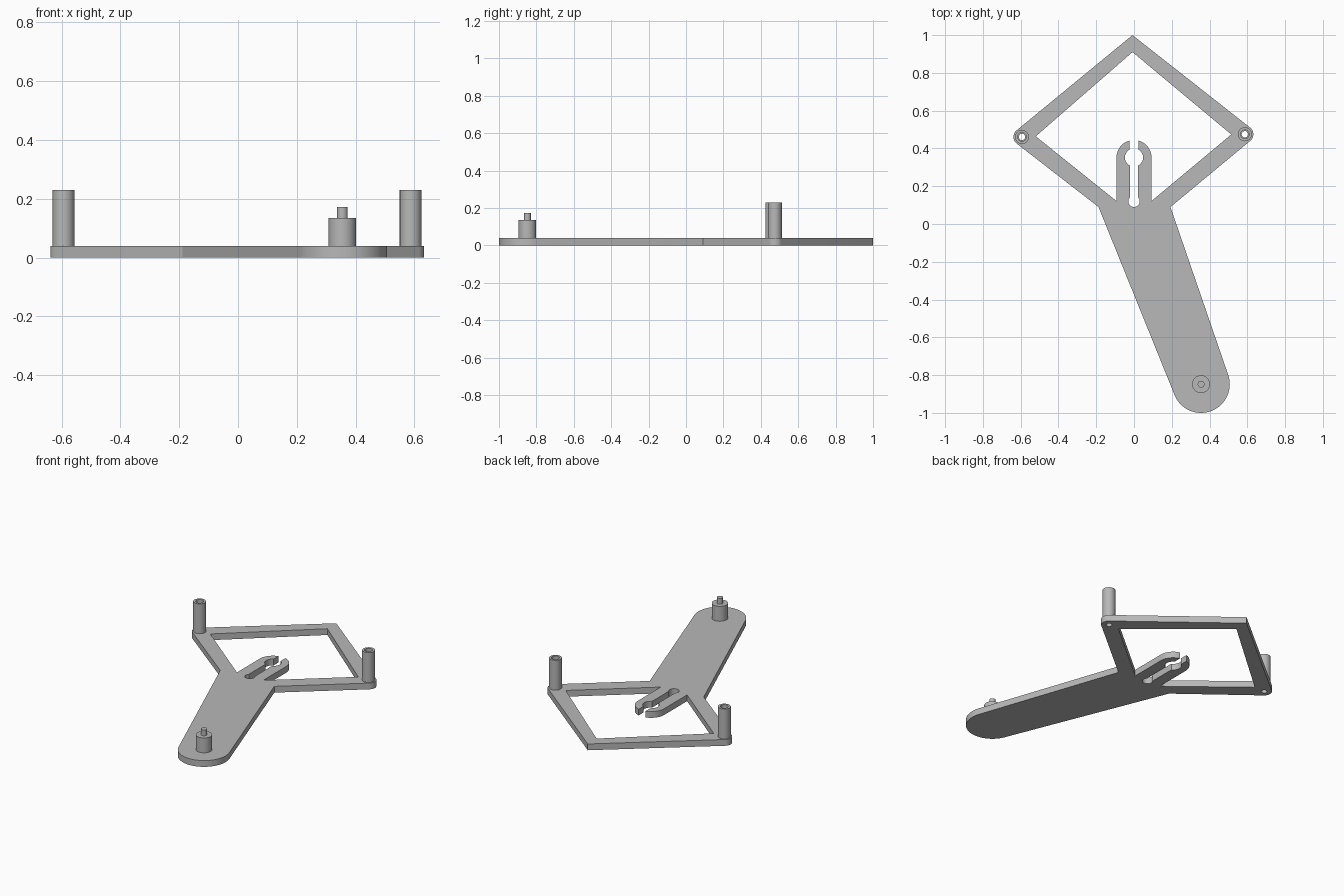
import bpy, bmesh
from math import radians, sin, cos

cube = bpy.data.objects.get("Cube")
if cube:
    bpy.data.objects.remove(cube, do_unlink=True)

PLATE_TOP = 0.04
LEFT_POST = (0.587, 0.475)
RIGHT_POST = (-0.593, 0.461)
FOOT = (0.355, -0.848)

grey = bpy.data.materials.new("plain grey")
grey.use_nodes = True
grey.diffuse_color = (0.48, 0.48, 0.48, 1)
grey.node_tree.nodes["Principled BSDF"].inputs["Base Color"].default_value = (0.48, 0.48, 0.48, 1)


def arc(center, r, start, end, n=16):
    """Points along a circular arc, angles in degrees."""
    angles = [radians(start + (end - start) * i / n) for i in range(n + 1)]
    return [(center[0] + r * cos(a), center[1] + r * sin(a)) for a in angles]


def finish(name, mesh):
    obj = bpy.data.objects.new(name, mesh)
    bpy.context.collection.objects.link(obj)
    mesh.materials.clear()
    mesh.materials.append(grey)
    bpy.ops.object.select_all(action='DESELECT')
    obj.select_set(True)
    bpy.context.view_layer.objects.active = obj
    bpy.ops.object.shade_smooth_by_angle(angle=radians(30))
    return obj


def extrude_outlines(name, outlines, z0, z1):
    """Solid from flat closed outlines; inner outlines become holes."""
    curve = bpy.data.curves.new(name + " outline", 'CURVE')
    curve.dimensions = '2D'
    curve.fill_mode = 'BOTH'
    curve.extrude = (z1 - z0) / 2
    for pts in outlines:
        spline = curve.splines.new('POLY')
        spline.points.add(len(pts) - 1)
        for p, (x, y) in zip(spline.points, pts):
            p.co = (x, y, 0, 1)
        spline.use_cyclic_u = True
    helper = bpy.data.objects.new(name + " helper", curve)
    bpy.context.collection.objects.link(helper)
    deps = bpy.context.evaluated_depsgraph_get()
    mesh = bpy.data.meshes.new_from_object(helper.evaluated_get(deps))
    bpy.data.objects.remove(helper, do_unlink=True)
    bm = bmesh.new()
    bm.from_mesh(mesh)
    bmesh.ops.remove_doubles(bm, verts=bm.verts, dist=0.0001)
    bmesh.ops.translate(bm, verts=bm.verts, vec=(0, 0, (z0 + z1) / 2))
    bmesh.ops.recalc_face_normals(bm, faces=bm.faces)
    bm.to_mesh(mesh)
    bm.free()
    return finish(name, mesh)


def circle(center, r):
    return arc(center, r, 0, 352.5, 47)


# Outer edge of the plate: rounded foot, waist, post corners and apex
outer = (arc(FOOT, 0.152, 198, 378, 40)
         + [(0.193, 0.09)]
         + arc(LEFT_POST, 0.045, -52, 51)
         + [(-0.008, 1.0)]
         + arc(RIGHT_POST, 0.045, 130, 232)
         + [(-0.188, 0.09)])

# Diamond window, whose lower edge wraps round the slotted tongue
tip, pivot = (0, 0.352), (0, 0.12)
window = ([(-0.008, 0.91), (-0.52, 0.464), (-0.093, 0.122)]
          + arc(tip, 0.093, 180, 105)
          + arc(tip, 0.048, 120, 243)
          + arc(pivot, 0.03, 137, 403, 24)
          + arc(tip, 0.048, -63, 60)
          + arc(tip, 0.093, 75, 0)
          + [(0.093, 0.122), (0.515, 0.474)])

extrude_outlines("base_plate",
                 [outer, window, circle(LEFT_POST, 0.017), circle(RIGHT_POST, 0.017)],
                 0, PLATE_TOP)

# Hollow posts at the two side corners
for side, center in (("left", LEFT_POST), ("right", RIGHT_POST)):
    extrude_outlines(side + "_tube_post", [circle(center, 0.037), circle(center, 0.023)],
                     PLATE_TOP, 0.23)

# Stepped peg on the foot
extrude_outlines("foot_boss", [circle(FOOT, 0.047)], PLATE_TOP, 0.135)
extrude_outlines("foot_pin", [circle(FOOT, 0.018)], 0.135, 0.172)
